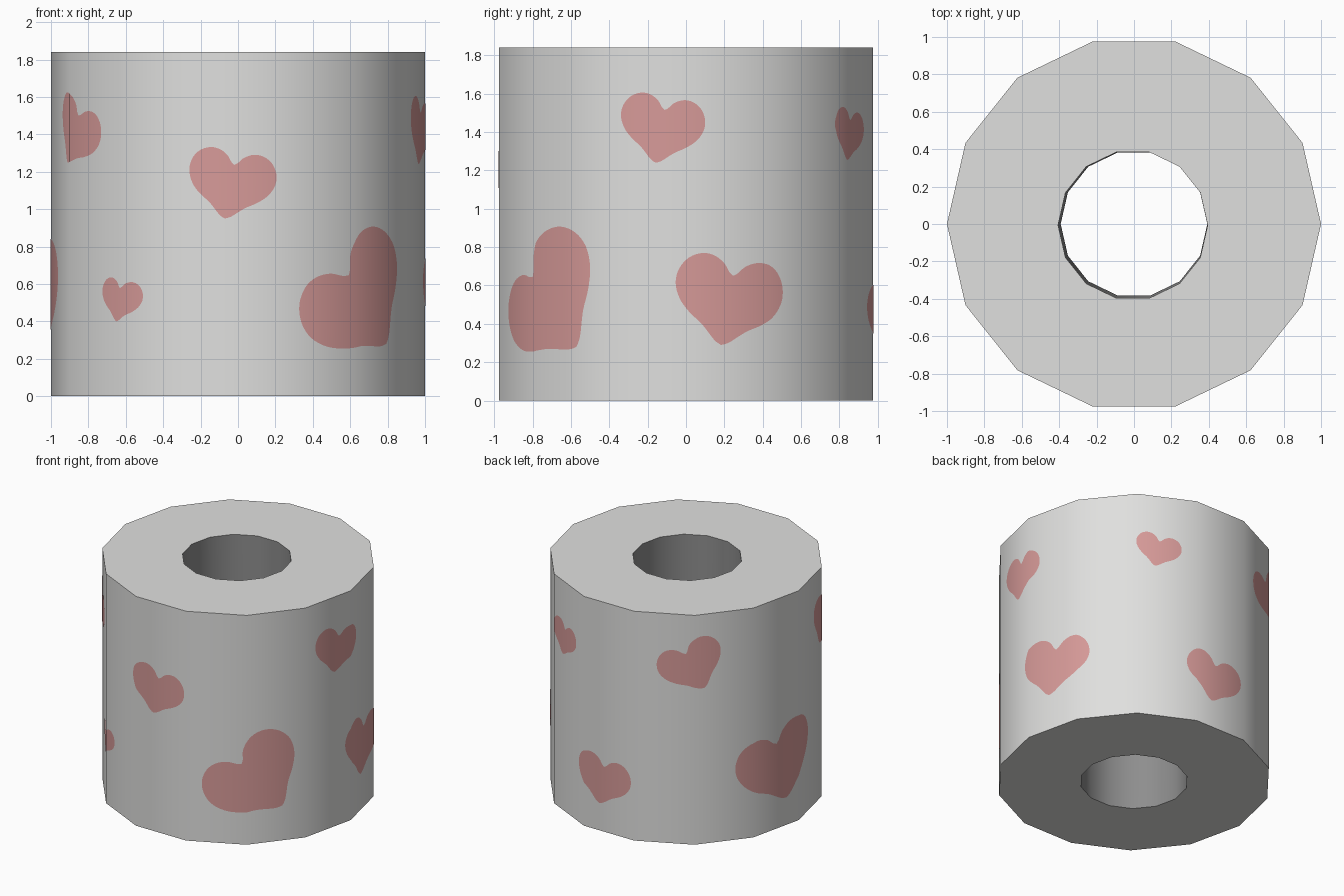
import bpy, bmesh, math
from mathutils import Vector, Matrix

if "Cube" in bpy.data.objects:
    bpy.data.objects.remove(bpy.data.objects["Cube"])

SIDES, R, H = 14, 1.0, 1.84
STEP = 2 * math.pi / SIDES


def material(name, rgb):
    m = bpy.data.materials.new(name)
    m.diffuse_color = (*rgb, 1)
    m.use_nodes = True
    m.node_tree.nodes["Principled BSDF"].inputs["Base Color"].default_value = m.diffuse_color
    return m


def finish(bm, name, *mats):
    me = bpy.data.meshes.new(name)
    bm.to_mesh(me)
    bm.free()
    for m in mats:
        me.materials.append(m)
    for p in me.polygons:
        p.use_smooth = True
    ob = bpy.data.objects.new(name, me)
    bpy.context.collection.objects.link(ob)
    return ob


paper = material("off_white_paper", (0.745, 0.745, 0.735))
pink = material("dusty_pink", (0.68, 0.325, 0.317))
core = material("grey_core", (0.27, 0.27, 0.27))

# Paper roll: outer and inner rings joined into a closed tube, grey inside
bm = bmesh.new()


def ring(r, z, cx=0.0, cy=0.0):
    return [bm.verts.new((cx + r * math.cos(i * STEP), cy + r * math.sin(i * STEP), z))
            for i in range(SIDES)]


loops = [ring(R, 0), ring(R, H), ring(0.400, H, -0.006, -0.006), ring(0.392, 0)]
for n, (a, b) in enumerate(zip(loops, loops[1:] + loops[:1])):
    for i in range(SIDES):
        j = (i + 1) % SIDES
        f = bm.faces.new((a[i], a[j], b[j], b[i]))
        f.material_index = 1 if n == 2 else 0
bmesh.ops.recalc_face_normals(bm, faces=bm.faces)
roll = finish(bm, "paper_roll", paper, core)
bpy.context.view_layer.objects.active = roll
roll.select_set(True)
bpy.ops.object.shade_smooth_by_angle(angle=math.radians(30))
roll.select_set(False)

# Right half of the heart outline, tip to notch, for a heart of width 1
HALF = [(0, 0), (.07, .035), (.2, .15), (.33, .235), (.44, .34), (.5, .47),
        (.49, .6), (.42, .71), (.31, .77), (.2, .77), (.1, .72), (.04, .65), (0, .62)]


def smooth_curve(pts, n=4):
    """Catmull-Rom through the points."""
    pts = [Vector(p) for p in pts]
    out = []
    for i in range(len(pts) - 1):
        p0, p1, p2 = pts[max(i - 1, 0)], pts[i], pts[i + 1]
        p3 = pts[min(i + 2, len(pts) - 1)]
        for k in range(n):
            t = k / n
            out.append(0.5 * (2 * p1 + (p2 - p0) * t + (2 * p0 - 5 * p1 + 4 * p2 - p3) * t * t
                              + (3 * p1 - p0 - 3 * p2 + p3) * t ** 3))
    return out + [pts[-1]]


right = smooth_curve(HALF)
OUTLINE = right + [Vector((-p.x, p.y)) for p in reversed(right[1:-1])]


def wrap(az, z, r):
    """Point on the flat-sided wall at an angle and height."""
    k = math.floor(az / STEP + 1e-5)
    t = az / STEP - k
    a = Vector((math.cos(k * STEP), math.sin(k * STEP), 0)) * r
    b = Vector((math.cos((k + 1) * STEP), math.sin((k + 1) * STEP), 0)) * r
    p = a.lerp(b, t)
    p.z = z
    return p


def heart(name, tip_deg, tip_z, tilt_deg, width):
    """Printed heart: flat fan, cut at the wall corners, wrapped on the wall."""
    bm = bmesh.new()
    rot = Matrix.Rotation(math.radians(tilt_deg), 2)
    tip = math.radians(tip_deg)

    def place(p):
        q = rot @ (Vector(p) * width)
        return bm.verts.new((tip + q.x / 0.992, tip_z + q.y, 0))

    hub = place((0, 0.4))
    rim = [place(p) for p in OUTLINE]
    for a, b in zip(rim, rim[1:] + rim[:1]):
        bm.faces.new((hub, a, b))
    for k in range(-SIDES, SIDES + 1):
        bmesh.ops.bisect_plane(bm, geom=bm.verts[:] + bm.edges[:] + bm.faces[:], dist=1e-5,
                               plane_co=(k * STEP, 0, 0), plane_no=(1, 0, 0))
    for v in bm.verts:
        v.co = wrap(v.co.x, v.co.y, R + 0.0015)
    ob = finish(bm, name, pink)
    # Shade like the round wall beneath
    ob.data.normals_split_custom_set_from_vertices(
        [Vector((v.co.x, v.co.y, 0)).normalized() for v in ob.data.vertices])


# Hearts around the wall: tip angle, tip height, tilt, width
for i, h in enumerate([
    (-94.1, 0.95, -10, 0.47),
    (-35.8, 0.28, 40, 0.77),
    (-131, 0.40, -10, 0.29),
    (-9.4, 1.24, -10, 0.45),
    (10.8, 0.29, -10, 0.59),
    (59, 1.255, -10, 0.34),
    (85, 0.22, -8, 0.49),
    (133, 1.25, 27, 0.50),
    (-156.8, 1.25, -26, 0.45),
    (173, 0.22, 12, 0.76),
]):
    heart(f"heart_print_{i + 1}", *h)
